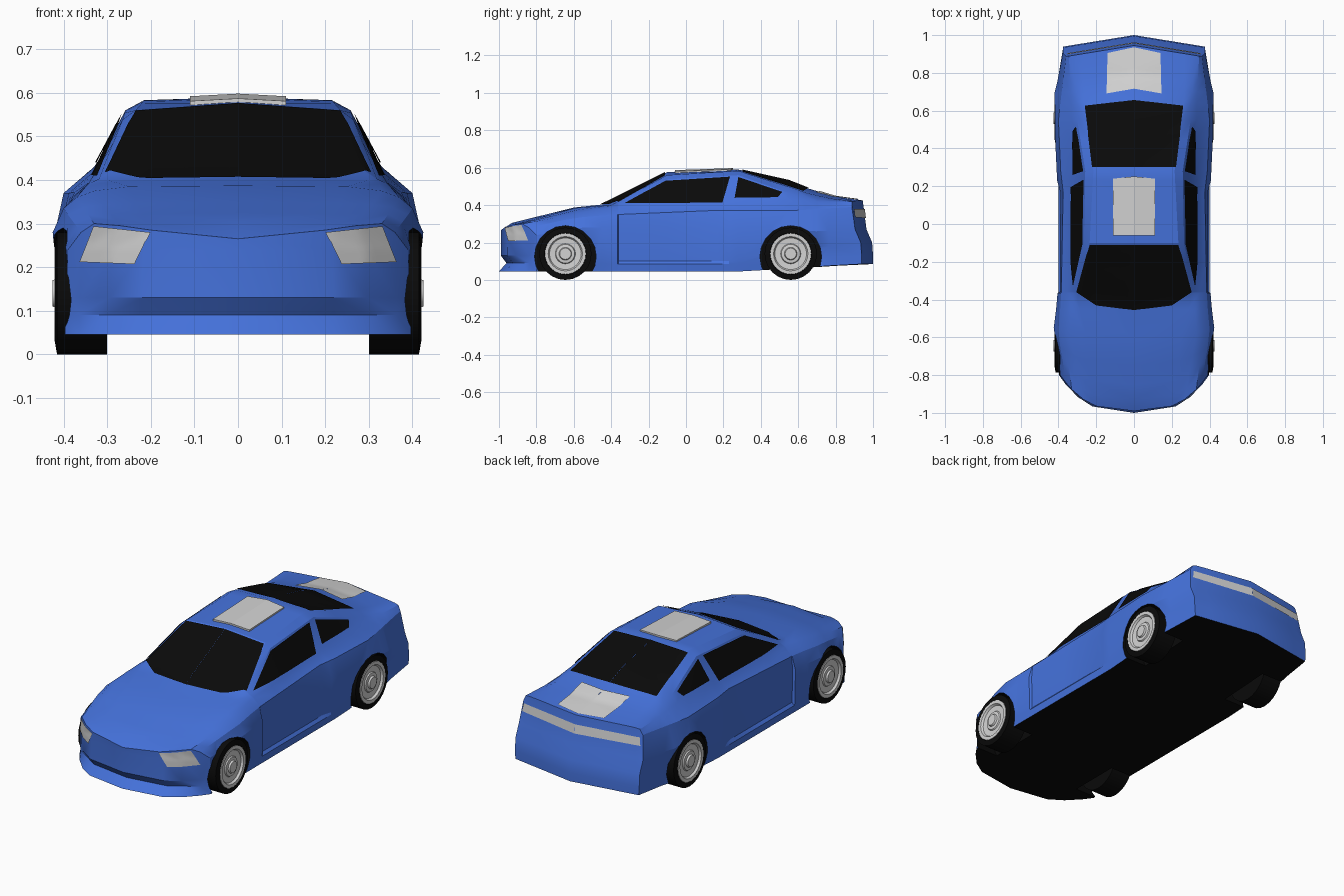
import bpy, bmesh, math
from mathutils import Vector, Matrix
from mathutils.bvhtree import BVHTree

cube = bpy.data.objects.get("Cube")
if cube:
    bpy.data.objects.remove(cube, do_unlink=True)


def material(name, color, rough=0.6):
    m = bpy.data.materials.new(name)
    m.use_nodes = True
    m.diffuse_color = (*color, 1)
    shader = next(n for n in m.node_tree.nodes if n.type == 'BSDF_PRINCIPLED')
    shader.inputs["Base Color"].default_value = (*color, 1)
    shader.inputs["Roughness"].default_value = rough
    return m


BLUE = material("blue_paint", (0.06, 0.17, 0.72))
BLACK = material("black", (0.003, 0.003, 0.003))
SILVER = material("silver", (0.65, 0.65, 0.65))


def make(name, bm, *mats, smooth=None):
    mesh = bpy.data.meshes.new(name)
    bm.to_mesh(mesh)
    bm.free()
    for m in mats:
        mesh.materials.append(m)
    ob = bpy.data.objects.new(name, mesh)
    bpy.context.collection.objects.link(ob)
    if smooth:
        smooth_shade(ob, smooth)
    return ob


def smooth_shade(ob, angle):
    bpy.ops.object.select_all(action='DESELECT')
    ob.select_set(True)
    bpy.context.view_layer.objects.active = ob
    bpy.ops.object.shade_smooth_by_angle(angle=math.radians(angle))


def add_grid(bm, rows):
    verts = [[bm.verts.new(p) for p in row] for row in rows]
    for a, b in zip(verts, verts[1:]):
        for i in range(len(a) - 1):
            bm.faces.new((a[i], a[i + 1], b[i + 1], b[i]))


# Lengthwise body lines as (y, x, z): from centre outwards over the top ...
TOP = [
    [(-.99, 0, .265), (-.93, 0, .305), (-.6, 0, .387), (-.45, 0, .403), (-.1, 0, .577),
     (.28, 0, .59), (.55, 0, .53), (.65, 0, .49), (.8, 0, .445), (.945, 0, .425)],
    [(-.99, .2, .285), (-.6, .25, .385), (-.4, .3, .4), (-.1, .235, .56),
     (.28, .215, .583), (.65, .265, .465), (.8, .27, .435), (.945, .27, .423)],
    [(-.99, .27, .295), (-.6, .33, .375), (-.365, .32, .4), (-.1, .265, .538),
     (.28, .258, .56), (.55, .3, .465), (.72, .31, .43), (.945, .32, .422)],
    [(-.99, .33, .3), (-.6, .37, .36), (-.365, .345, .39), (.17, .335, .402),
     (.28, .33, .42), (.55, .33, .43), (.72, .335, .418), (.945, .345, .418)],
    [(-.99, .36, .28), (-.75, .39, .32), (-.6, .4, .335), (-.36, .385, .35),
     (.17, .375, .372), (.28, .388, .37), (.55, .4, .37), (.945, .36, .39)]]
# ... and down the side
SIDE = [
    [(-.99, .39, .24), (-.6, .425, .28), (-.365, .405, .28), (-.36, .392, .28),
     (.17, .39, .28), (.23, .407, .28), (.55, .422, .27), (.72, .42, .26), (.945, .375, .27)],
    [(-.99, .395, .13), (-.6, .412, .13), (-.365, .402, .1), (-.36, .388, .1),
     (.17, .386, .1), (.23, .402, .1), (.55, .412, .15), (.945, .375, .2)],
    [(-.99, .397, .09), (-.6, .405, .09), (-.36, .4, .085), (.23, .4, .085),
     (.55, .406, .1), (.945, .375, .13)],
    [(-.99, .397, .045), (.28, .395, .045), (.72, .4, .07), (.945, .372, .085)]]
STATIONS = [-.99, -.93, -.85, -.75, -.6, -.45, -.4, -.365, -.36, -.2, -.1,
            .17, .23, .28, .45, .55, .65, .72, .8, .945]
NOSE_SHIFT = [0, 0, 0, .03, -.01]
TAIL_SHIFT = [0, .02, .05, .055, .055]


def sample(line, y):
    for (ya, xa, za), (yb, xb, zb) in zip(line, line[1:]):
        if y <= yb:
            t = (y - ya) / (yb - ya)
            return xa + (xb - xa) * t, za + (zb - za) * t
    return line[-1][1:]


def body_point(col, row, k):
    y = STATIONS[k]
    x, z = sample(TOP[col], y)
    if row:
        edge = sample(TOP[-1], y)[0]
        side_x, z = sample(SIDE[row - 1], y)
        x *= side_x / edge
    shift = 0
    if k == 0 and (col < 3 or row != 3):
        shift = NOSE_SHIFT[row]
    if k == len(STATIONS) - 1:
        shift = TAIL_SHIFT[row]
    # bowed nose and tail in plan
    if y < -.5:
        shift += (-.5 - y) / .49 * .22 * (x / .41) ** 3
    elif y > .6:
        shift -= (y - .6) / .345 * .06 * x / .37
    return Vector((x, y + shift, z))


# Body shell: top, side, floor and both ends of one half, then mirrored
ks, cols, rows = range(len(STATIONS)), range(len(TOP)), range(len(SIDE) + 1)
bm = bmesh.new()
add_grid(bm, [[body_point(c, 0, k) for c in cols] for k in ks])
add_grid(bm, [[body_point(cols[-1], r, k) for r in rows] for k in ks])
add_grid(bm, [[body_point(c, rows[-1], k) for c in cols] for k in ks])
for k in (0, ks[-1]):
    add_grid(bm, [[body_point(c, r, k) for c in cols] for r in rows])
half = bm.verts[:] + bm.edges[:] + bm.faces[:]
copy = bmesh.ops.duplicate(bm, geom=half)["geom"]
bmesh.ops.scale(bm, vec=(-1, 1, 1), verts=[v for v in copy if isinstance(v, bmesh.types.BMVert)])
bmesh.ops.remove_doubles(bm, verts=bm.verts[:], dist=.0005)
bmesh.ops.recalc_face_normals(bm, faces=bm.faces[:])
for f in bm.faces:
    if f.normal.z < -.8 and f.calc_center_median().z < .1 and abs(f.calc_center_median().y) < .95:
        f.material_index = 1
surface = BVHTree.FromBMesh(bm)
body = make("body", bm, BLUE, BLACK)

# Wheel arches, cut with black lining
WHEELS = {"front": -.645, "rear": .56}
bm = bmesh.new()
for y in WHEELS.values():
    for s in (1, -1):
        place = Matrix.Translation((s * .385, y, .125)) @ Matrix.Rotation(math.pi / 2, 4, 'Y')
        bmesh.ops.create_cone(bm, cap_ends=True, segments=20, radius1=.165, radius2=.165,
                              depth=.23, matrix=place)
for f in bm.faces:
    f.material_index = 1
cutter = make("arch_cutter", bm, BLUE, BLACK)
cutter.hide_render = True
cut = body.modifiers.new("arches", 'BOOLEAN')
cut.object, cut.operation, cut.solver = cutter, 'DIFFERENCE', 'EXACT'
bpy.context.view_layer.objects.active = body
bpy.ops.object.modifier_apply(modifier=cut.name)
bpy.data.objects.remove(cutter, do_unlink=True)
smooth_shade(body, 24)


def panel(name, mat, direction, *quads, n=10):
    """Thin mirrored plate laid on the body; quads are outlines seen along the direction."""
    ray = Vector(direction)
    axis = max(range(3), key=lambda i: abs(ray[i]))
    bm = bmesh.new()
    for s in (1, -1):
        for quad in quads:
            a, b, c, d = [Vector(p) for p in quad]
            grid = []
            for j in range(n + 1):
                line = []
                for i in range(n + 1):
                    p = list(a.lerp(b, i / n).lerp(d.lerp(c, i / n), j / n))
                    p.insert(axis, 0)
                    hit, normal, *_ = surface.ray_cast(Vector(p) - ray * 3, ray)
                    q = hit + normal * .005
                    line.append((q.x * s, q.y, q.z))
                grid.append(line)
            add_grid(bm, grid if s > 0 else [g[::-1] for g in grid])
    bmesh.ops.remove_doubles(bm, verts=bm.verts[:], dist=.0005)
    bmesh.ops.recalc_face_normals(bm, faces=bm.faces[:])
    mean = sum((f.normal for f in bm.faces if f.calc_center_median().x > 0), Vector())
    if mean.dot(ray) > 0:
        bmesh.ops.reverse_faces(bm, faces=bm.faces[:])
    return make(name, bm, mat, smooth=24)


DOWN, INWARD, BACK, AHEAD = (0, 0, -1), (-1, 0, 0), (0, 1, 0), (0, -1, 0)

# Glass
panel("windshield", BLACK, DOWN,
      [(0, -.455), (.2, -.43), (.16, -.11), (0, -.11)],
      [(.2, -.43), (.303, -.36), (.235, -.11), (.16, -.11)])
panel("rear_window", BLACK, DOWN, [(0, .3), (.22, .3), (.26, .625), (0, .655)])
panel("door_windows", BLACK, INWARD, [(-.33, .407), (.195, .412), (.235, .55), (-.11, .528)])
panel("quarter_windows", BLACK, INWARD, [(.26, .437), (.49, .44), (.515, .468), (.28, .548)])

# Lights and deck plate
panel("headlights", SILVER, BACK, [(.235, .207), (.36, .212), (.328, .294), (.2, .28)])
panel("tail_light_band", SILVER, AHEAD, [(0, .33), (.355, .335), (.35, .378), (0, .378)])
panel("deck_plate", SILVER, DOWN, [(0, .715), (.145, .69), (.14, .905), (0, .935)])

# Roof scoop: a wedge rising to the rear
bm = bmesh.new()
bmesh.ops.create_cube(bm, size=1)
bmesh.ops.bisect_plane(bm, geom=bm.verts[:] + bm.edges[:] + bm.faces[:],
                       plane_co=(0, 0, 0), plane_no=(1, 0, 0))
for v in bm.verts:
    x, back, up = v.co.x * .22, v.co.y > 0, v.co.z > 0
    crown = .006 * (1 - abs(x) / .11)
    v.co = (x, .24 + crown * 2 if back else -.06,
            (.592 if back else .581) + crown if up else .565)
make("roof_scoop", bm, SILVER)


def lathe(name, mat, profile, y, s):
    bm = bmesh.new()
    points = [bm.verts.new((s * x, y, .14 + r)) for r, x in profile]
    edges = [bm.edges.new(pair) for pair in zip(points, points[1:])]
    bmesh.ops.spin(bm, geom=points + edges, cent=(0, y, .14), axis=(1, 0, 0),
                   angle=math.tau, steps=24)
    bmesh.ops.remove_doubles(bm, verts=bm.verts[:], dist=.0005)
    bmesh.ops.recalc_face_normals(bm, faces=bm.faces[:])
    return make(name, bm, mat, smooth=30)


# Wheels
for end, y in WHEELS.items():
    for side, s in (("left", 1), ("right", -1)):
        lathe(f"{end}_{side}_tire", BLACK,
              [(0, .4), (.108, .4), (.112, .42), (.14, .415), (.14, .3), (0, .3)], y, s)
        lathe(f"{end}_{side}_hub", SILVER,
              [(0, .425), (.03, .425), (.034, .416), (.05, .414), (.054, .408),
               (.085, .41), (.092, .421), (.11, .421), (.11, .395), (0, .395)], y, s)
